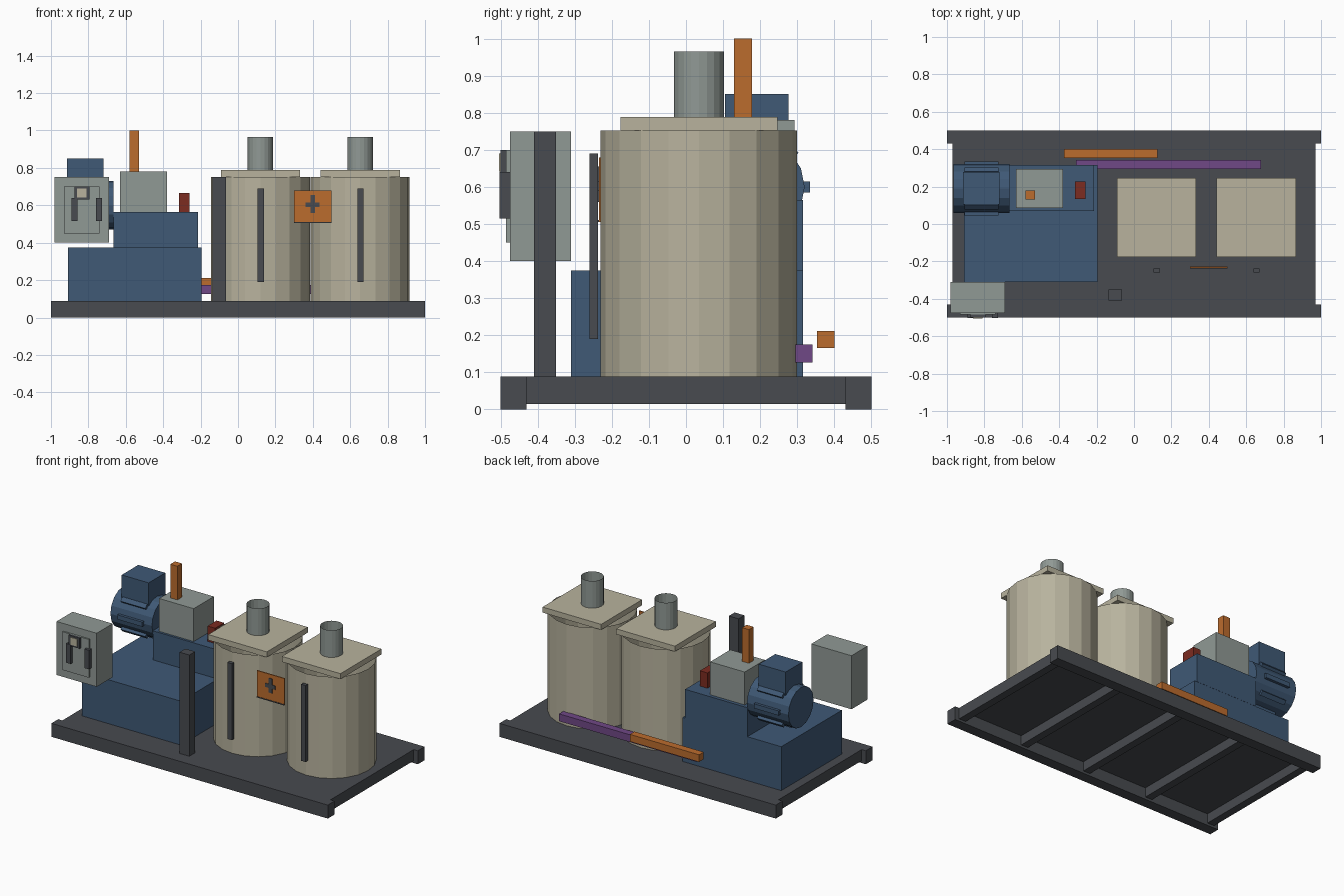
import bpy, math
from mathutils import Matrix

if "Cube" in bpy.data.objects:
    bpy.data.objects.remove(bpy.data.objects["Cube"], do_unlink=True)
import bmesh


def material(name, rgb):
    m = bpy.data.materials.new(name)
    m.use_nodes = True
    m.diffuse_color = (*rgb, 1)
    for node in m.node_tree.nodes:
        if node.type == 'BSDF_PRINCIPLED':
            node.inputs["Base Color"].default_value = (*rgb, 1)
            node.inputs["Roughness"].default_value = 0.7
    return m


DARK = material("dark steel", (0.065, 0.07, 0.08))
BLUE = material("machine blue", (0.05, 0.1, 0.18))
BEIGE = material("tank beige", (0.48, 0.45, 0.34))
GREY = material("panel grey", (0.28, 0.32, 0.3))
ORANGE = material("safety orange", (0.5, 0.15, 0.027))
RED = material("valve red", (0.2, 0.025, 0.015))
PURPLE = material("pipe purple", (0.16, 0.065, 0.24))


def add_object(name, bm, mat):
    mesh = bpy.data.meshes.new(name)
    bm.to_mesh(mesh)
    bm.free()
    mesh.materials.append(mat)
    obj = bpy.data.objects.new(name, mesh)
    bpy.context.collection.objects.link(obj)
    return obj


def box(name, mat, x, y, z):
    """Box from its (low, high) range on each axis."""
    bm = bmesh.new()
    ranges = (x, y, z)
    size = Matrix.Diagonal([hi - lo for lo, hi in ranges] + [1])
    centre = Matrix.Translation([(lo + hi) / 2 for lo, hi in ranges])
    bmesh.ops.create_cube(bm, size=1, matrix=centre @ size)
    return add_object(name, bm, mat)


def cylinder(name, mat, centre, radius, length, sides, along_x=False, caps=True):
    bm = bmesh.new()
    turn = Matrix.Rotation(math.pi / 2, 4, 'Y') if along_x else Matrix()
    bmesh.ops.create_cone(bm, cap_ends=caps, segments=sides, radius1=radius,
                          radius2=radius, depth=length,
                          matrix=Matrix.Translation(centre) @ turn)
    return add_object(name, bm, mat)


# Skid base: deck, two side rails and cross beams
DECK = 0.088
box("deck_plate", DARK, (-0.97, 0.97), (-0.44, 0.44), (0.076, DECK))
for side, y in (("front", -0.465), ("back", 0.465)):
    box(side + "_rail", DARK, (-1, 1), (y - 0.035, y + 0.035), (0, DECK))
for i in range(5):
    x = -0.945 + i * 0.4725
    box(f"cross_beam_{i + 1}", DARK, (x - 0.025, x + 0.025), (-0.43, 0.43), (0.015, 0.078))

# Two open tanks, each with a square lid, open vent and level gauge
TANK_Y = 0.035
for side, x in (("right", 0.12), ("left", 0.653)):
    cylinder(side + "_tank", BEIGE, (x, TANK_Y, (DECK + 0.752) / 2), 0.265,
             0.752 - DECK, 20, caps=False)
    box(side + "_tank_lid", BEIGE, (x - 0.212, x + 0.212),
        (TANK_Y - 0.212, TANK_Y + 0.212), (0.752, 0.788))
    cylinder(side + "_tank_vent", GREY, (x, TANK_Y, 0.876), 0.068, 0.178, 20, caps=False)
    box(side + "_level_gauge", DARK, (x - 0.015, x + 0.018), (-0.26, -0.237), (0.19, 0.69))

# Warning plate between the tanks, with a simple symbol
box("warning_plate", ORANGE, (0.3, 0.5), (-0.234, -0.227), (0.505, 0.68))
box("warning_symbol_upright", DARK, (0.387, 0.413), (-0.237, -0.233), (0.56, 0.655))
box("warning_symbol_bar", DARK, (0.36, 0.435), (-0.237, -0.233), (0.59, 0.615))
box("warning_plate_base_line", DARK, (0.3, 0.5), (-0.237, -0.233), (0.505, 0.511))

# Post beside the tanks
box("support_post", DARK, (-0.135, -0.065), (-0.41, -0.35), (DECK, 0.75))

# Control cabinet with door, screen and handles
box("control_cabinet", GREY, (-0.98, -0.69), (-0.475, -0.31), (0.4, 0.75))
box("cabinet_door", GREY, (-0.93, -0.74), (-0.485, -0.475), (0.45, 0.7))
box("screen_frame", DARK, (-0.875, -0.795), (-0.5, -0.485), (0.63, 0.7))
box("screen", BEIGE, (-0.86, -0.81), (-0.505, -0.5), (0.642, 0.69))
for side, x in (("right", -0.875), ("left", -0.742)):
    box(side + "_door_handle", DARK, (x - 0.016, x + 0.016), (-0.503, -0.475), (0.515, 0.64))

# Power unit: reservoir, pump housing and manifold
box("reservoir", BLUE, (-0.91, -0.195), (-0.31, 0.315), (DECK, 0.375))
box("pump_housing", BLUE, (-0.665, -0.215), (0.07, 0.316), (0.375, 0.565))
box("manifold", GREY, (-0.63, -0.38), (0.085, 0.293), (0.565, 0.78))
box("lever", ORANGE, (-0.58, -0.53), (0.13, 0.178), (0.78, 1.0))
box("relief_valve", RED, (-0.315, -0.26), (0.135, 0.228), (0.565, 0.665))

# Electric motor with cooling fins and terminal box
MOTOR_Y, MOTOR_Z = 0.19, 0.6
cylinder("motor_body", BLUE, (-0.815, MOTOR_Y, MOTOR_Z), 0.13, 0.3, 16, along_x=True)
fins = bmesh.new()
for i in range(8):
    place = (Matrix.Translation((-0.815, MOTOR_Y, MOTOR_Z))
             @ Matrix.Rotation(i * math.pi / 4, 4, 'X')
             @ Matrix.Translation((0, 0.125, 0)))
    bmesh.ops.create_cube(fins, size=1, matrix=place @ Matrix.Diagonal((0.18, 0.04, 0.03, 1)))
add_object("motor_fins", fins, BLUE)
box("terminal_box", BLUE, (-0.915, -0.72), (0.105, 0.277), (0.69, 0.85))

# Pipes along the back
box("supply_pipe", ORANGE, (-0.375, 0.125), (0.353, 0.401), (0.165, 0.212))
box("return_pipe", PURPLE, (-0.31, 0.68), (0.295, 0.341), (0.127, 0.175))
